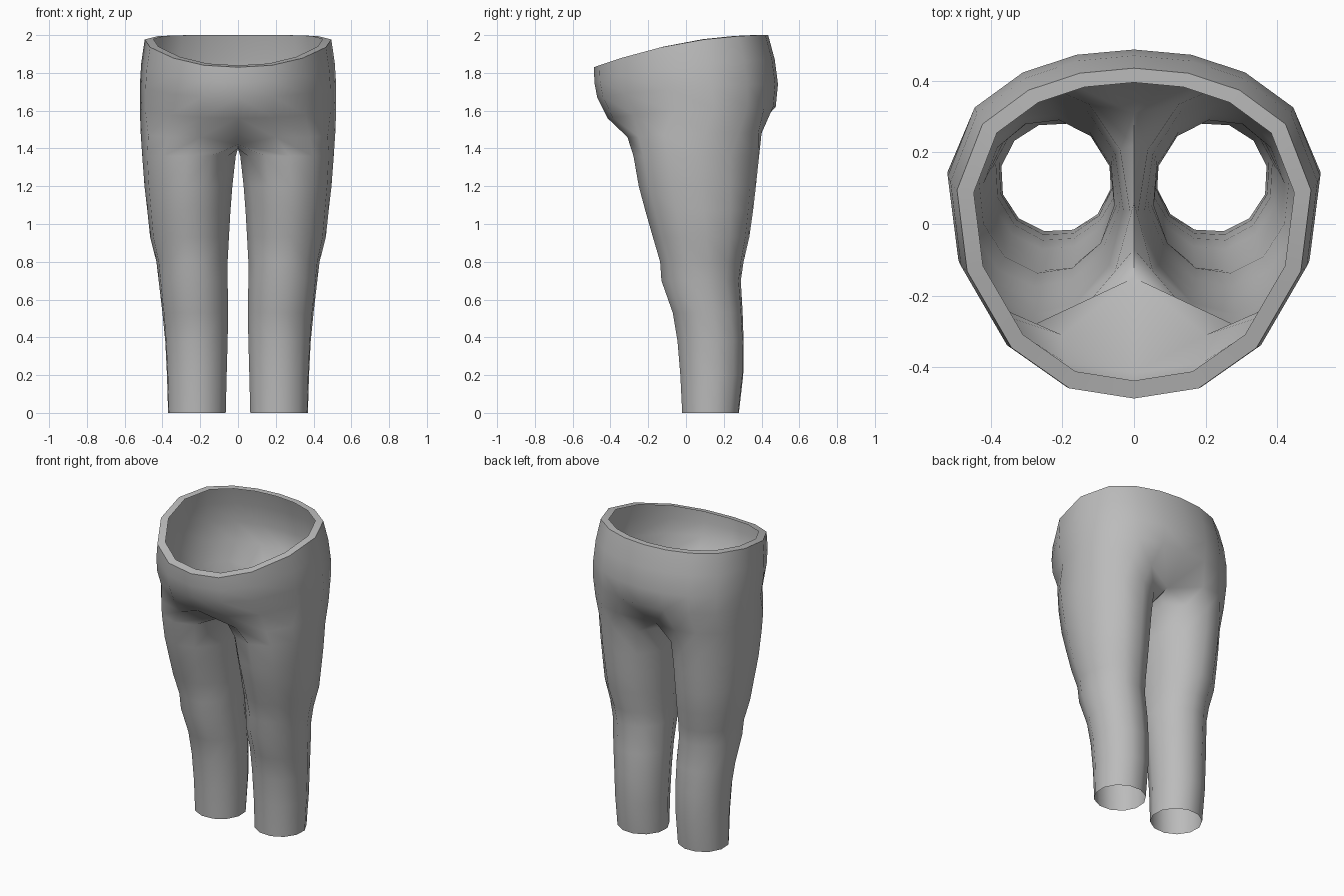
import bpy, bmesh
from math import sin, cos, radians

cube = bpy.data.objects.get("Cube")
if cube:
    bpy.data.objects.remove(cube)

# Half outline of the hips, from front centre round to back centre
HIP = [(0, -.485), (.19, -.455), (.36, -.335), (.49, -.11), (.52, .13),
       (.445, .325), (.31, .425), (.16, .475), (0, .49)]

# Hip rings: x scale, front y, back y, front z, back z
HIP_RINGS = [(.86, -.437, .395, 1.84, 2.0),
             (.95, -.487, .435, 1.83, 2.0),
             (.985, -.485, .47, 1.75, 1.87),
             (1, -.47, .487, 1.67, 1.74),
             (1, -.415, .475, 1.56, 1.62)]

# Fold where the hips meet the leg, closed by three points under the crotch
FOLD = [(0, -.15, 1.42), (.2, -.31, 1.46), (.38, -.25, 1.46), (.475, -.12, 1.47),
        (.515, .1, 1.48), (.46, .28, 1.48), (.34, .385, 1.49), (.2, .4, 1.48),
        (0, .31, 1.44), (0, .22, 1.41), (0, .06, 1.4), (0, -.07, 1.4)]

# Leg rings: z, inner x, outer x, front y, back y, twist
LEG_RINGS = [(1.36, .012, .507, -.278, .387, 3),
             (1.2, .03, .495, -.25, .37, 4),
             (1.07, .04, .48, -.215, .355, 5),
             (.93, .048, .465, -.175, .335, 6),
             (.8, .055, .432, -.137, .305, 8),
             (.7, .055, .42, -.13, .29, 9),
             (.53, .052, .4, -.07, .3, 10),
             (.38, .055, .385, -.045, .305, 12),
             (.2, .06, .376, -.03, .303, 12),
             (0, .065, .37, -.02, .28, 12)]


def hip_ring(sx, yf, yb, zf, zb):
    pts = []
    for x, y in HIP:
        t = (y - HIP[0][1]) / (HIP[-1][1] - HIP[0][1])
        pts.append((x * sx, yf + (yb - yf) * t, zf + (zb - zf) * (1 - (1 - t) ** 2)))
    return pts


def leg_ring(z, xi, xo, yf, yb, twist):
    fit = 2 * cos(radians(twist))
    rx, ry = (xo - xi) / fit, (yb - yf) / fit
    angles = [radians(30 * k - 30 + twist) for k in range(12)]
    return [((xi + xo) / 2 + rx * sin(a), (yf + yb) / 2 - ry * cos(a), z) for a in angles]


def bridge(bm, upper, lower, count):
    for k in range(count):
        n = (k + 1) % len(lower)
        bm.faces.new((upper[k], lower[k], lower[n], upper[n]))


# Left half: waist rim, hips, fold and leg
bm = bmesh.new()
rows = [hip_ring(*r) for r in HIP_RINGS] + [FOLD] + [leg_ring(*r) for r in LEG_RINGS]
rings = [[bm.verts.new(p) for p in row] for row in rows]
for upper, lower in zip(rings, rings[1:]):
    bridge(bm, upper, lower, 12 if len(upper) == 12 else 8)

# Mirror to the right half and weld the centre line
bmesh.ops.mirror(bm, geom=bm.verts[:] + bm.edges[:] + bm.faces[:],
                 axis='X', merge_dist=.0005)
bmesh.ops.remove_doubles(bm, verts=bm.verts[:], dist=.0005)
bmesh.ops.recalc_face_normals(bm, faces=bm.faces[:])
mesh = bpy.data.meshes.new("trousers")
bm.to_mesh(mesh)
bm.free()

trousers = bpy.data.objects.new("trousers", mesh)
bpy.context.collection.objects.link(trousers)

# Plain grey cloth
grey = bpy.data.materials.new("grey cloth")
grey.use_nodes = True
colour = (.5, .5, .5, 1)
grey.diffuse_color = colour
grey.node_tree.nodes["Principled BSDF"].inputs["Base Color"].default_value = colour
mesh.materials.append(grey)

# Smooth cloth with a crisp waist rim
bpy.context.view_layer.objects.active = trousers
trousers.select_set(True)
bpy.ops.object.shade_smooth_by_angle(angle=radians(60))
